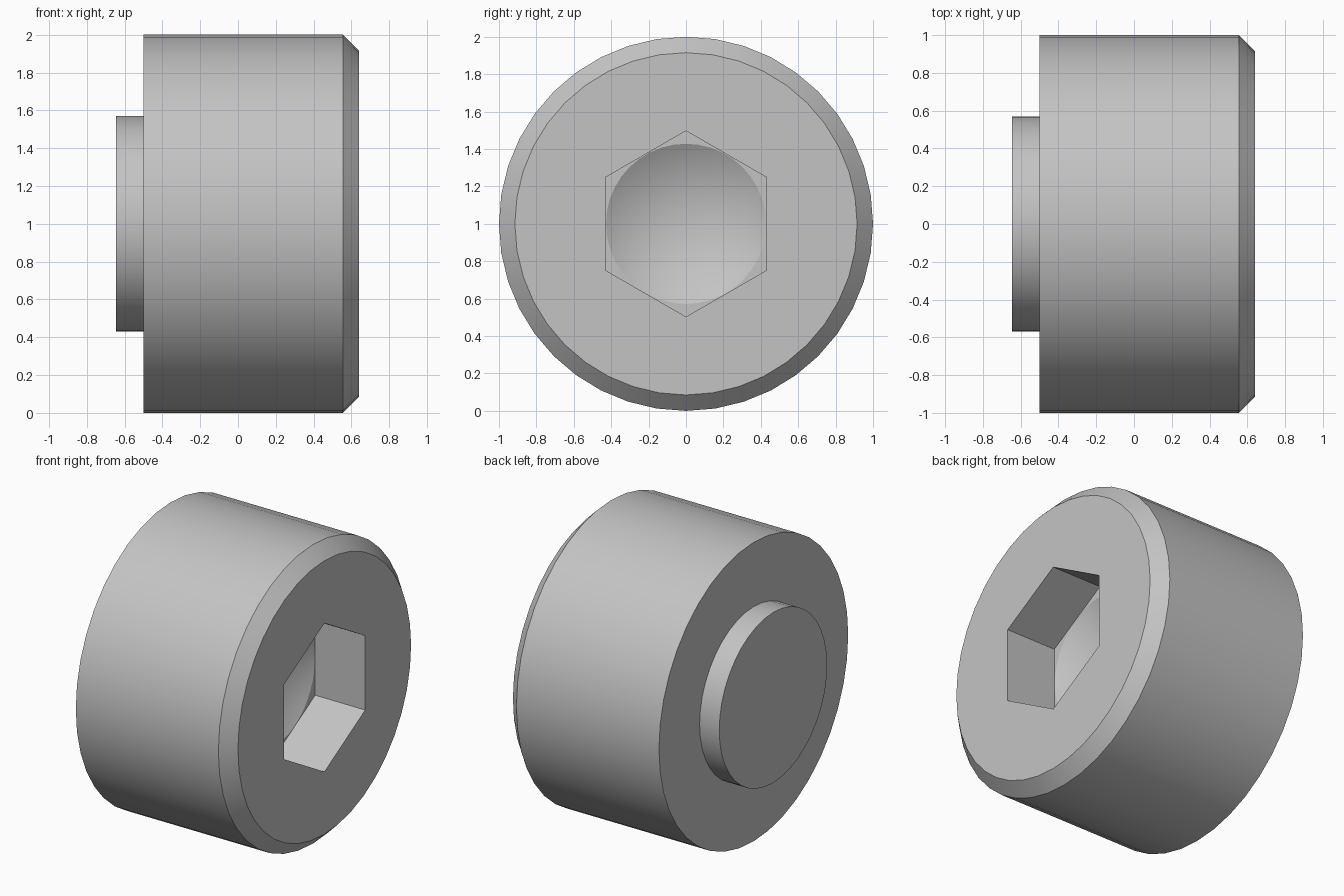
import bpy, bmesh, math
from mathutils import Matrix

cube = bpy.data.objects.get("Cube")
if cube:
    bpy.data.objects.remove(cube, do_unlink=True)

steel = bpy.data.materials.new("grey_steel")
steel.use_nodes = True
grey = (0.55, 0.55, 0.55, 1)
steel.diffuse_color = grey
steel.node_tree.nodes["Principled BSDF"].inputs["Base Color"].default_value = grey


def lathe(name, profile, sides):
    """Solid of revolution about the x axis from (x, radius) points, standing at z = 1."""
    bm = bmesh.new()
    rings = []
    for x, r in profile:
        if r == 0:
            rings.append([bm.verts.new((x, 0, 0))])
            continue
        angles = [math.tau * i / sides for i in range(sides)]
        rings.append([bm.verts.new((x, r * math.sin(a), r * math.cos(a))) for a in angles])
    for a, b in zip(rings, rings[1:]):
        for i in range(sides):
            j = (i + 1) % sides
            if len(a) == 1:
                bm.faces.new((a[0], b[j], b[i]))
            else:
                bm.faces.new((a[i], a[j], b[j], b[i]))
    for ring in (rings[0], rings[-1]):
        if len(ring) > 1:
            bm.faces.new(ring)
    bmesh.ops.recalc_face_normals(bm, faces=bm.faces)
    bm.transform(Matrix.Translation((0, 0, 1)))
    mesh = bpy.data.meshes.new(name)
    bm.to_mesh(mesh)
    bm.free()
    mesh.materials.append(steel)
    obj = bpy.data.objects.new(name, mesh)
    bpy.context.collection.objects.link(obj)
    return obj


# Plug body with rear boss and chamfered front rim
body = lathe("plug_body", [(-0.645, 0.57), (-0.5, 0.57), (-0.5, 1.0),
                           (0.555, 1.0), (0.64, 0.915)], 40)

# Hexagonal socket with a drilled conical bottom
hexagon = lathe("hex_socket_cutter", [(0.27, 0.497), (0.8, 0.497)], 6)
drill = lathe("drill_point_cutter", [(0.022, 0), (0.27, 0.428), (0.4, 0.428)], 40)

bpy.context.view_layer.objects.active = body
body.select_set(True)
for cutter in (hexagon, drill):
    mod = body.modifiers.new(cutter.name, 'BOOLEAN')
    mod.operation = 'DIFFERENCE'
    mod.solver = 'EXACT'
    mod.object = cutter
    bpy.ops.object.modifier_apply(modifier=mod.name)
for cutter in (hexagon, drill):
    bpy.data.objects.remove(cutter, do_unlink=True)

bpy.ops.object.shade_smooth_by_angle(angle=math.radians(25))
